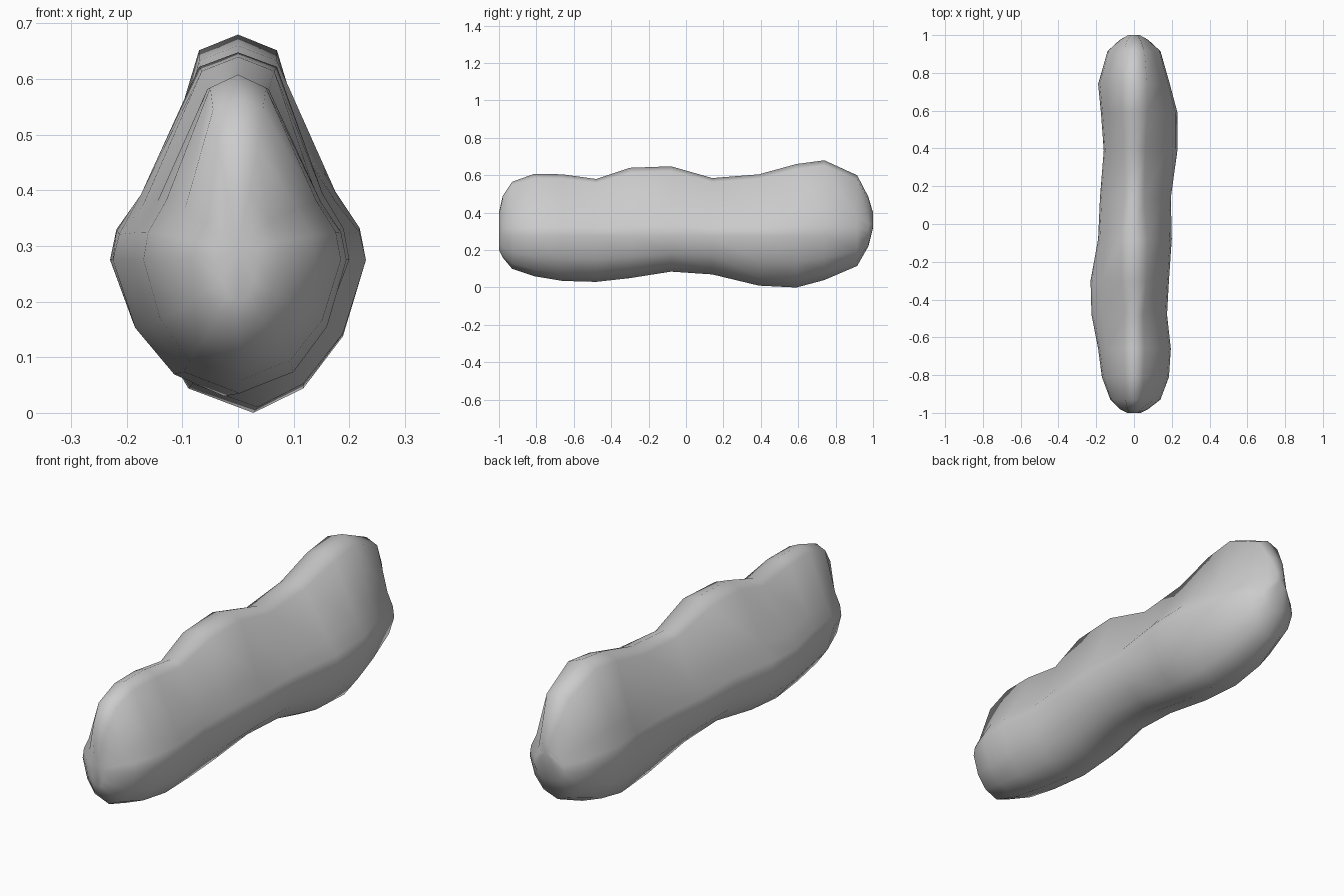
import bpy, bmesh

# Stations along the ridge: y, left x, right x, bottom z, top z, crest half width
stations = [
    (-1.00, 0.035, 0.035, 0.20, 0.40, 0.020),
    (-0.98, 0.075, 0.075, 0.16, 0.49, 0.035),
    (-0.93, 0.125, 0.14, 0.10, 0.565, 0.045),
    (-0.81, 0.17, 0.185, 0.06, 0.608, 0.050),
    (-0.66, 0.19, 0.195, 0.035, 0.605, 0.055),
    (-0.48, 0.225, 0.175, 0.03, 0.58, 0.050),
    (-0.30, 0.23, 0.185, 0.05, 0.64, 0.065),
    (-0.08, 0.19, 0.20, 0.085, 0.648, 0.070),
    (0.14, 0.18, 0.195, 0.07, 0.585, 0.055),
    (0.39, 0.16, 0.23, 0.01, 0.605, 0.060),
    (0.59, 0.175, 0.23, 0.00, 0.66, 0.070),
    (0.74, 0.19, 0.19, 0.04, 0.68, 0.070),
    (0.915, 0.14, 0.14, 0.115, 0.60, 0.055),
    (0.975, 0.075, 0.075, 0.22, 0.485, 0.035),
    (1.00, 0.03, 0.03, 0.32, 0.40, 0.018),
]
# Side profile: fraction of width, fraction of height above / below the widest line
upper = [(0.76, 0.32), (0.95, 0.15)]
lower = [(1.0, 0.0), (0.82, -0.50), (0.51, -0.84)]


def section(y, left, right, zb, zt, crest):
    zm = max(0.275, zb + 0.02)
    mid = (right - left) / 2

    def side(w, sign):
        pts = [(sign * crest, y, zm + 0.93 * (zt - zm))]
        pts += [(sign * fx * w, y, zm + fz * (zt - zm)) for fx, fz in upper]
        pts += [(sign * fx * w, y, zm + fz * (zm - zb)) for fx, fz in lower]
        return pts

    return [(0, y, zt)] + side(right, 1) + [(mid, y, zb)] + side(left, -1)[::-1]


# Loft the sections and fan the ends
bm = bmesh.new()
rings = [[bm.verts.new(p) for p in section(*s)] for s in stations]
n = len(rings[0])
for a, b in zip(rings, rings[1:]):
    for i in range(n):
        j = (i + 1) % n
        bm.faces.new((a[i], a[j], b[j], b[i]))
caps = [bm.faces.new(rings[0]), bm.faces.new(rings[-1])]
bmesh.ops.poke(bm, faces=caps)
bmesh.ops.recalc_face_normals(bm, faces=bm.faces)
for f in bm.faces:
    f.smooth = True

mesh = bpy.data.meshes.new("rock_ridge")
bm.to_mesh(mesh)
bm.free()
rock = bpy.data.objects.new("rock_ridge", mesh)
bpy.context.collection.objects.link(rock)
